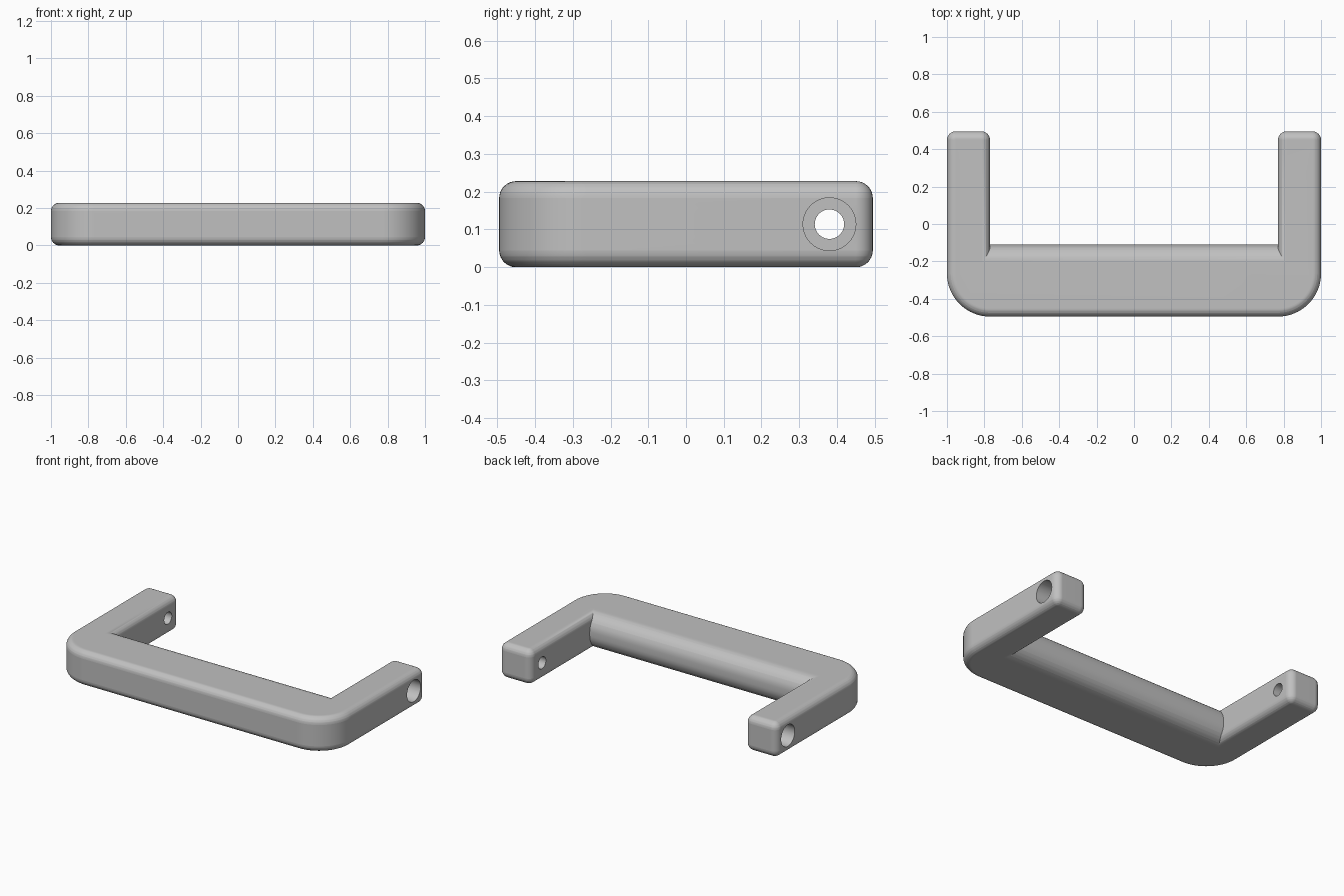
import bpy, bmesh
from math import sin, cos, pi, sqrt
from mathutils import Matrix

cube = bpy.data.objects.get("Cube")
if cube:
    bpy.data.objects.remove(cube)

HEIGHT, HALF_DEPTH = 0.228, 0.495
ARM_IN, BAR_BACK = 0.77, -0.11
EDGE, GRIP_EDGE, CORNER = 0.045, 0.1, 0.23

grey = bpy.data.materials.new("satin grey")
grey.use_nodes = True
grey.diffuse_color = (0.53, 0.53, 0.53, 1)
grey.node_tree.nodes["Principled BSDF"].inputs["Base Color"].default_value = grey.diffuse_color


def inset(radius, z):
    """How far a rounded edge pulls in at height z."""
    d = min(z, HEIGHT - z)
    return radius - sqrt(max(0, radius**2 - (radius - d)**2)) if d < radius else 0


def arc(cx, cy, r, start, steps):
    return [(cx + r * cos(start + pi / 2 * i / steps),
             cy + r * sin(start + pi / 2 * i / steps)) for i in range(steps + 1)]


def outline(z):
    """U-shaped slice at height z, anticlockwise."""
    o, g = inset(EDGE, z), inset(GRIP_EDGE, z)
    tip = EDGE - 0.97 * o
    x_out, x_in, y_tip = 1 - o, ARM_IN + o, HALF_DEPTH - o
    half = arc(1 - CORNER, CORNER - HALF_DEPTH, CORNER - o, -pi / 2, 16)
    half += arc(x_out - tip, y_tip - tip, tip, 0, 6)
    half += arc(x_in + tip, y_tip - tip, tip, pi / 2, 6)
    half.append((x_in, BAR_BACK - g))
    return half + [(-x, y) for x, y in reversed(half)]


def make_object(name, bm):
    mesh = bpy.data.meshes.new(name)
    bmesh.ops.recalc_face_normals(bm, faces=bm.faces)
    bm.to_mesh(mesh)
    bm.free()
    mesh.materials.append(grey)
    ob = bpy.data.objects.new(name, mesh)
    bpy.context.collection.objects.link(ob)
    return ob


# Handle body: stacked slices with rounded edges
low = {round(r * (1 - cos(pi / 2 * i / 8)), 5) for r in (EDGE, GRIP_EDGE) for i in range(9)}
levels = sorted(low | {HEIGHT - z for z in low})
bm = bmesh.new()
rings = [[bm.verts.new((x, y, z)) for x, y in outline(z)] for z in levels]
for a, b in zip(rings, rings[1:]):
    for i in range(len(a)):
        j = (i + 1) % len(a)
        bm.faces.new((a[i], a[j], b[j], b[i]))
bm.faces.new(rings[-1])
bm.faces.new(reversed(rings[0]))
handle = make_object("handle", bm)

# Screw holes with a wider recess on the outside of each arm
for side in (-1, 1):
    for radius, x, length in ((0.039, 0.88, 0.5), (0.07, 1.0, 0.2)):
        bm = bmesh.new()
        place = Matrix.Translation((side * x, 0.38, HEIGHT / 2)) @ Matrix.Rotation(pi / 2, 4, 'Y')
        bmesh.ops.create_cone(bm, cap_ends=True, segments=40, radius1=radius,
                              radius2=radius, depth=length, matrix=place)
        cutter = make_object("hole_cutter", bm)
        cutter.hide_render = True
        mod = handle.modifiers.new("hole", 'BOOLEAN')
        mod.operation, mod.solver, mod.object = 'DIFFERENCE', 'EXACT', cutter
        bpy.context.view_layer.objects.active = handle
        bpy.ops.object.modifier_apply(modifier=mod.name)
        bpy.data.objects.remove(cutter)

# Smooth rounded edges, crisp hole rims and inner corners
bpy.ops.object.select_all(action='DESELECT')
handle.select_set(True)
bpy.context.view_layer.objects.active = handle
bpy.ops.object.shade_smooth_by_angle(angle=pi / 6)
weighted = handle.modifiers.new("flat_faces", 'WEIGHTED_NORMAL')
weighted.keep_sharp = True
